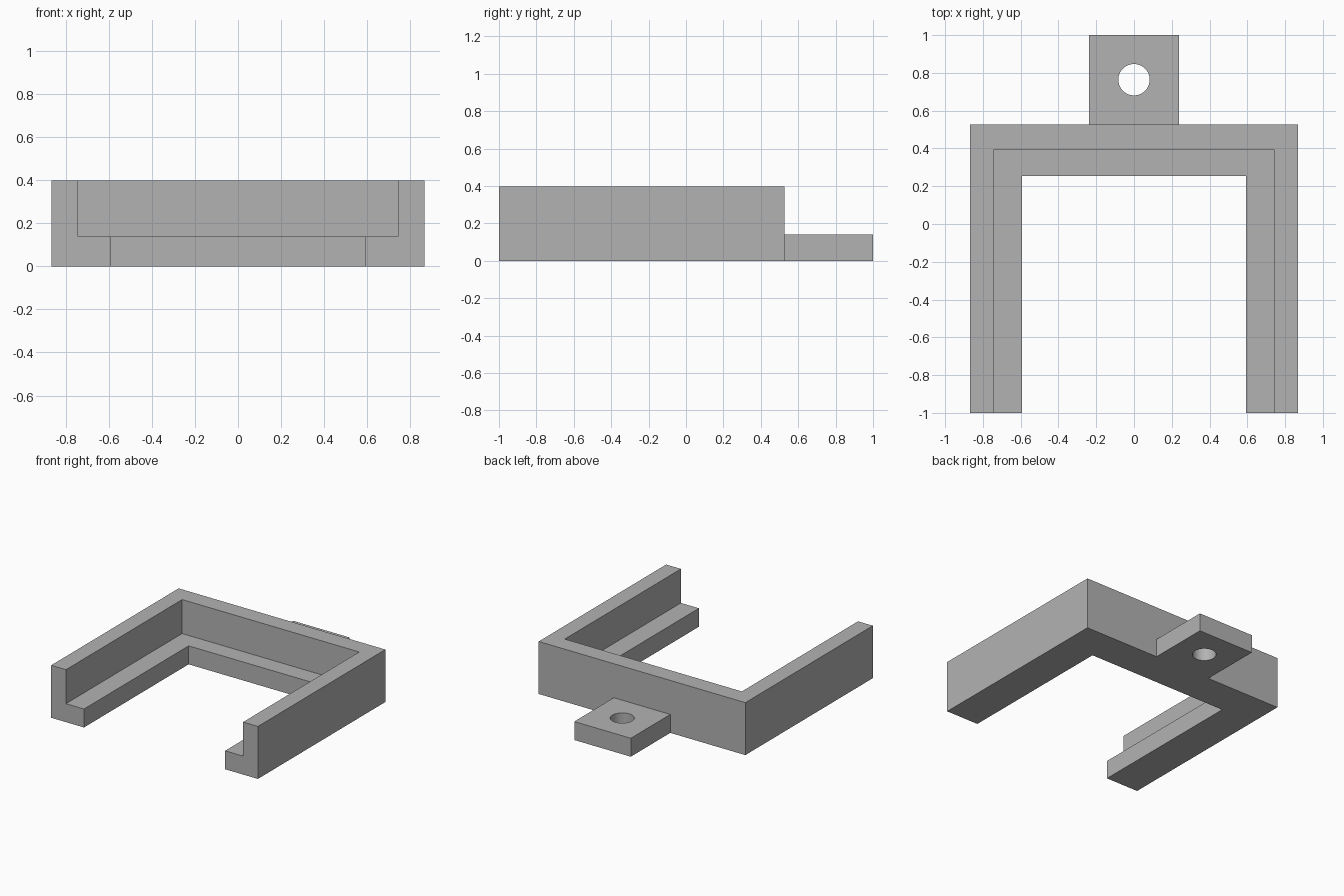
import bpy
import bmesh

if "Cube" in bpy.data.objects:
    bpy.data.objects.remove(bpy.data.objects["Cube"], do_unlink=True)

HEIGHT, LEDGE = 0.398, 0.14
FRONT, BACK, REAR = -1.0, 0.527, 1.0
OUTER, WALL, LIP = 0.867, 0.743, 0.592      # half widths
WALL_Y, LIP_Y = 0.392, 0.254                # inner faces of the back run
TAB, HOLE_R, HOLE_Y = 0.237, 0.083, 0.764

grey = bpy.data.materials.new("plain grey")
grey.use_nodes = True
color = (0.45, 0.45, 0.45, 1)
grey.diffuse_color = color
grey.node_tree.nodes["Principled BSDF"].inputs["Base Color"].default_value = color


def make_object(name, bm):
    bmesh.ops.recalc_face_normals(bm, faces=bm.faces[:])
    mesh = bpy.data.meshes.new(name)
    bm.to_mesh(mesh)
    bm.free()
    mesh.materials.append(grey)
    obj = bpy.data.objects.new(name, mesh)
    bpy.context.collection.objects.link(obj)
    return obj


# U-shaped frame: an L section swept round two mitred corners
section = [(OUTER, BACK, 0), (OUTER, BACK, HEIGHT), (WALL, WALL_Y, HEIGHT),
           (WALL, WALL_Y, LEDGE), (LIP, LIP_Y, LEDGE), (LIP, LIP_Y, 0)]
bm = bmesh.new()
rings = []
for side, at_front in ((-1, True), (-1, False), (1, False), (1, True)):
    rings.append([bm.verts.new((side * x, FRONT if at_front else y, z))
                  for x, y, z in section])
for a, b in zip(rings, rings[1:]):
    for i in range(len(section)):
        j = (i + 1) % len(section)
        bm.faces.new((a[i], a[j], b[j], b[i]))
for end in (rings[0], rings[-1]):
    bm.faces.new(end)
# Merge the coplanar top, ledge and bottom strips across the mitres
bmesh.ops.recalc_face_normals(bm, faces=bm.faces[:])
bmesh.ops.dissolve_limit(bm, angle_limit=0.01, verts=bm.verts[:], edges=bm.edges[:])
make_object("u_frame", bm)

# Mounting tab at the back
bm = bmesh.new()
bmesh.ops.create_cube(bm, size=1)
bmesh.ops.scale(bm, vec=(2 * TAB, REAR - BACK, LEDGE), verts=bm.verts[:])
bmesh.ops.translate(bm, vec=(0, (REAR + BACK) / 2, LEDGE / 2), verts=bm.verts[:])
tab = make_object("mounting_tab", bm)

# Screw hole through the tab
bm = bmesh.new()
bmesh.ops.create_cone(bm, cap_ends=True, segments=48, radius1=HOLE_R,
                      radius2=HOLE_R, depth=1)
bmesh.ops.translate(bm, vec=(0, HOLE_Y, 0), verts=bm.verts[:])
cutter = make_object("hole_cutter", bm)
cutter.hide_render = True
cutter.hide_viewport = True
cut = tab.modifiers.new("screw_hole", 'BOOLEAN')
cut.operation = 'DIFFERENCE'
cut.solver = 'EXACT'
cut.object = cutter

# Smooth hole wall, sharp rims
bpy.context.view_layer.update()
depsgraph = bpy.context.evaluated_depsgraph_get()
cut_mesh = bpy.data.meshes.new_from_object(tab.evaluated_get(depsgraph))
tab.modifiers.clear()
tab.data = cut_mesh
bpy.data.objects.remove(cutter, do_unlink=True)
bpy.ops.object.select_all(action='DESELECT')
tab.select_set(True)
bpy.context.view_layer.objects.active = tab
bpy.ops.object.shade_smooth_by_angle()
